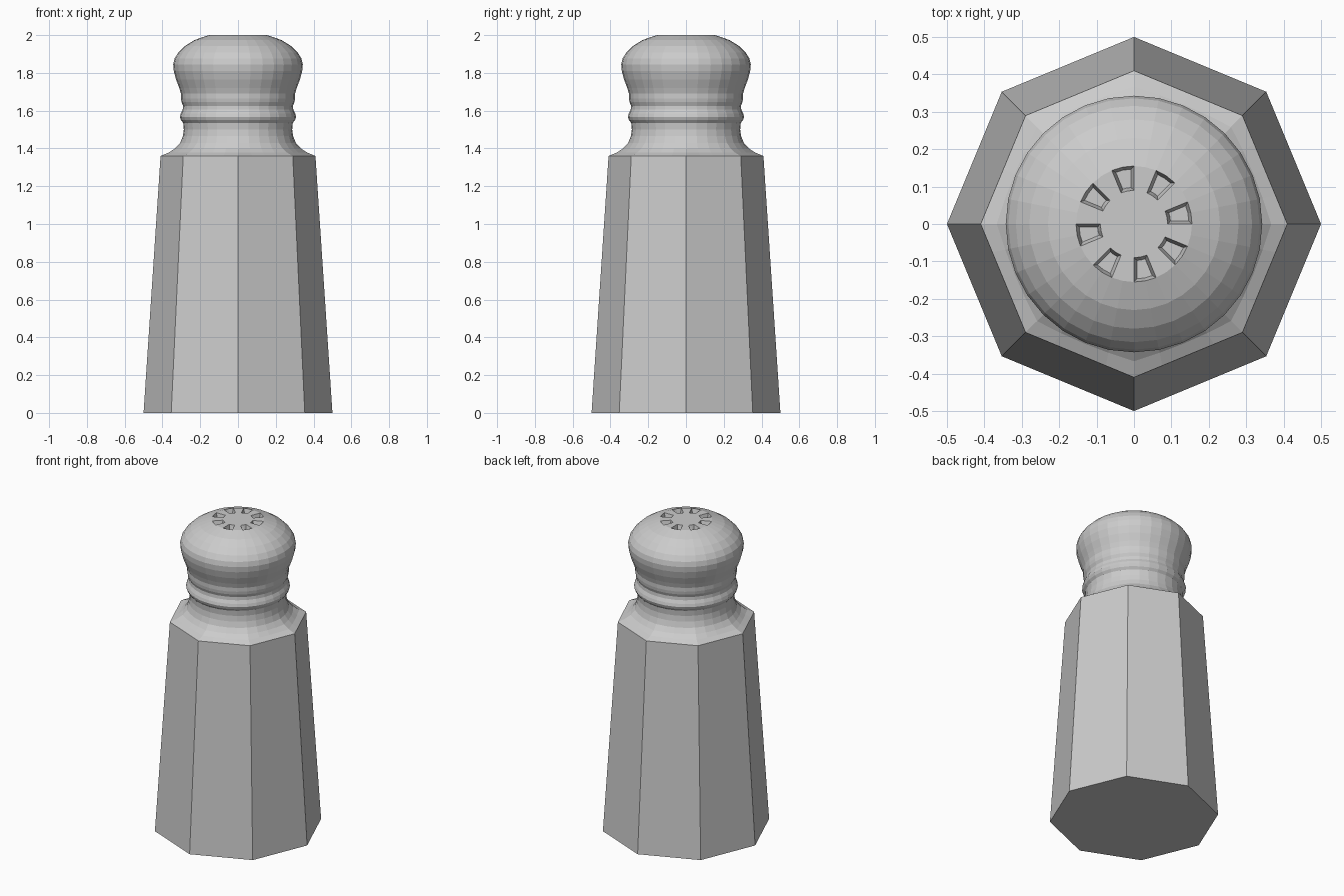
import bpy, bmesh
from math import cos, sin, pi, tau

if "Cube" in bpy.data.objects:
    bpy.data.objects.remove(bpy.data.objects["Cube"])

SEG = 32


def octagon_radius(corner, a):
    return corner * cos(pi / 8) / cos(a % (pi / 4) - pi / 8)


def ring(bm, r, z, blend, n):
    """Ring of n vertices; blend 1 = octagon, 0 = circle."""
    verts = []
    for i in range(n):
        a = tau * i / n
        rad = blend * octagon_radius(r, a) + (1 - blend) * r
        verts.append(bm.verts.new((rad * cos(a), rad * sin(a), z)))
    return verts


def bridge(bm, low, high):
    n = len(low)
    return [bm.faces.new((low[i], low[(i + 1) % n], high[(i + 1) % n], high[i]))
            for i in range(n)]


def finish(bm, name):
    mesh = bpy.data.meshes.new(name)
    bm.to_mesh(mesh)
    bm.free()
    obj = bpy.data.objects.new(name, mesh)
    bpy.context.collection.objects.link(obj)
    return obj


# Tapered octagonal body, open where the neck begins
bm = bmesh.new()
base = ring(bm, 0.5, 0, 1, 8)
shoulder = ring(bm, 0.41, 1.36, 1, 8)
bridge(bm, base, shoulder)
bm.faces.new(base[::-1])
finish(bm, "body")

# Neck and domed lid: radius, height, octagon blend
profile = [
    (0.41, 1.36, 1), (0.367, 1.378, 0.75), (0.333, 1.40, 0.4),
    (0.306, 1.43, 0.15), (0.292, 1.465, 0), (0.287, 1.50, 0),
    (0.29, 1.535, 0), (0.302, 1.55, 0), (0.308, 1.567, 0),
    (0.303, 1.585, 0), (0.293, 1.605, 0), (0.291, 1.625, 0),
    (0.299, 1.645, 0), (0.302, 1.665, 0), (0.302, 1.69, 0),
    (0.311, 1.72, 0), (0.328, 1.765, 0), (0.34, 1.81, 0),
    (0.343, 1.845, 0), (0.336, 1.876, 0), (0.316, 1.908, 0),
    (0.28, 1.943, 0), (0.23, 1.974, 0), (0.155, 2.0, 0), (0.09, 2.0, 0),
]
bm = bmesh.new()
rings = [ring(bm, r, z, b, SEG) for r, z, b in profile]
for low, high in zip(rings, rings[1:]):
    top_faces = bridge(bm, low, high)
bm.faces.new(rings[-1])
bm.normal_update()

# Eight sunken pouring holes around the flat top
holes = [f for i, f in enumerate(top_faces) if i % 4 < 2]
bmesh.ops.inset_region(bm, faces=holes, thickness=0.008, depth=-0.03,
                       use_even_offset=True)
finish(bm, "neck_and_lid")
